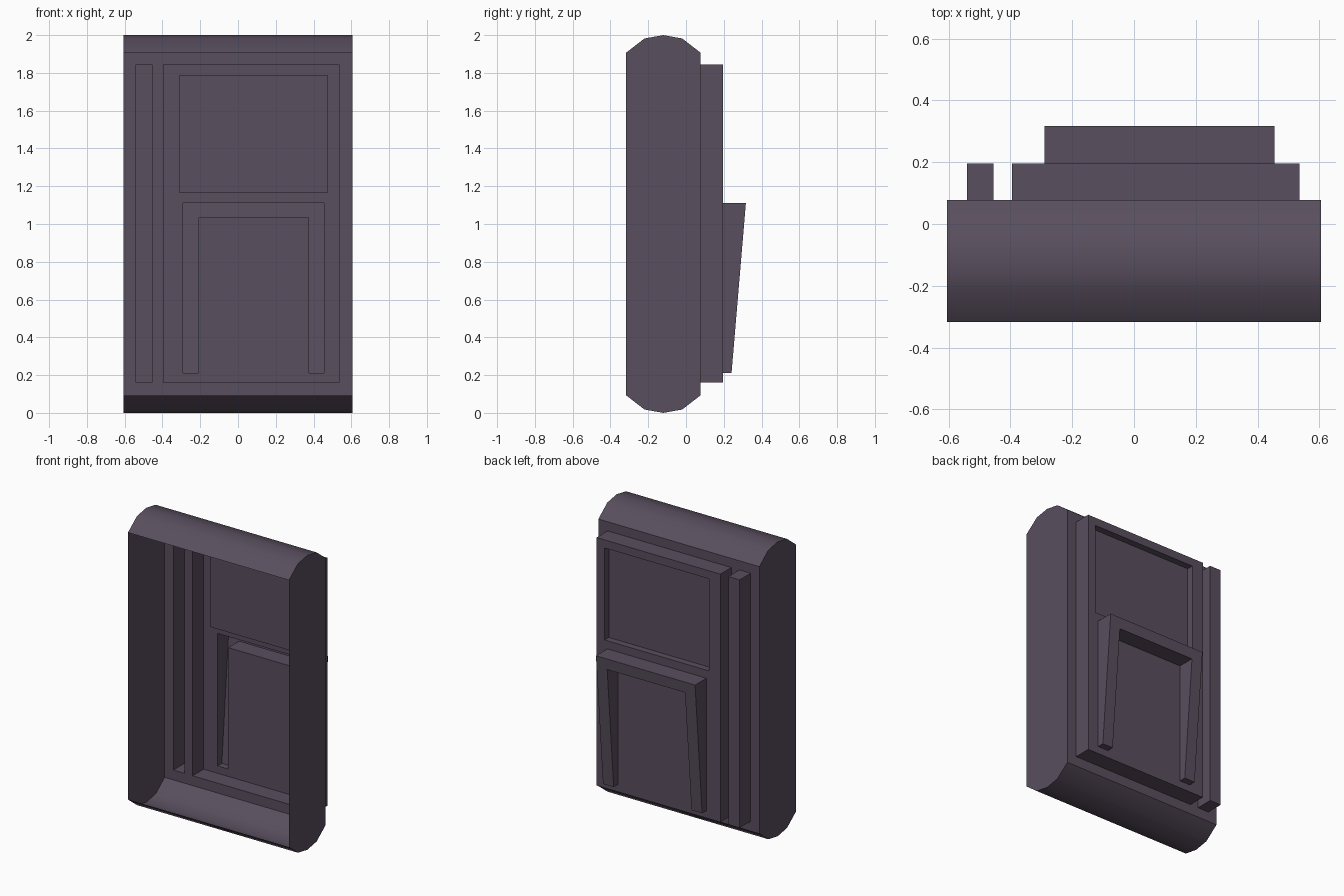
import bpy, bmesh, math

if "Cube" in bpy.data.objects:
    bpy.data.objects.remove(bpy.data.objects["Cube"])

mat = bpy.data.materials.new("plum_grey")
mat.diffuse_color = (0.10, 0.077, 0.112, 1)
mat.use_nodes = True
mat.node_tree.nodes["Principled BSDF"].inputs["Base Color"].default_value = mat.diffuse_color

W = 0.605        # half width
BACK = 0.077     # plane of the back wall
RAISED = 0.195   # plane of the raised panels


def finish(bm, name):
    me = bpy.data.meshes.new(name)
    bm.to_mesh(me)
    bm.free()
    me.materials.append(mat)
    ob = bpy.data.objects.new(name, me)
    bpy.context.collection.objects.link(ob)
    bpy.ops.object.select_all(action='DESELECT')
    ob.select_set(True)
    bpy.context.view_layer.objects.active = ob
    bpy.ops.object.shade_smooth_by_angle(angle=math.radians(30))
    return ob


# Outer casing: rounded top and bottom, flat sides, open at front
lower = [(-0.317, 0.093), (-0.22, 0.018), (-0.12, 0.0), (-0.02, 0.018), (BACK, 0.093)]
upper = [(y, 2 - z) for y, z in reversed(lower)]
bm = bmesh.new()
left, right = [[bm.verts.new((x, y, z)) for y, z in lower + upper] for x in (-W, W)]
bm.faces.new(left[::-1])
bm.faces.new(right)
for i in (0, 1, 2, 3, 5, 6, 7, 8):
    bm.faces.new((left[i], left[i + 1], right[i + 1], right[i]))
finish(bm, "casing")

# Back wall: sheet cut along the panel lines, then pushed in and out
xs = [-W, -0.54, -0.455, -0.395, -0.31, -0.29, -0.21, 0.375, 0.455, 0.475, 0.535, W]
zs = [0.093, 0.16, 0.21, 1.035, 1.11, 1.165, 1.79, 1.845, 1.907]
bm = bmesh.new()
grid = [[bm.verts.new((x, BACK, z)) for z in zs] for x in xs]
for i in range(len(xs) - 1):
    for j in range(len(zs) - 1):
        bm.faces.new((grid[i][j], grid[i][j + 1], grid[i + 1][j + 1], grid[i + 1][j]))
bm.normal_update()


def inside(f, x0, x1, z0, z1):
    c = f.calc_center_bounds()
    return x0 < c.x < x1 and z0 < c.z < z1 and abs(f.normal.y) > 0.9


def push(test, depth):
    faces = [f for f in bm.faces if test(f)]
    geom = bmesh.ops.extrude_face_region(bm, geom=faces)["geom"]
    for v in geom:
        if isinstance(v, bmesh.types.BMVert):
            v.co.y = depth(v.co.z)
    old = [f for f in faces if f.is_valid]
    if old:
        bmesh.ops.delete(bm, geom=old, context='FACES')
    bm.normal_update()


# narrow strip and wide panel
push(lambda f: inside(f, -0.54, -0.455, 0.16, 1.845), lambda z: RAISED)
push(lambda f: inside(f, -0.395, 0.535, 0.16, 1.845), lambda z: RAISED)
# recessed window
push(lambda f: inside(f, -0.31, 0.475, 1.165, 1.79), lambda z: RAISED - 0.045)
# tapering arch
push(lambda f: inside(f, -0.29, 0.455, 0.21, 1.11) and not inside(f, -0.21, 0.375, 0.21, 1.035),
     lambda z: 0.241 + (z - 0.21) * 0.076 / 0.9)

bmesh.ops.dissolve_limit(bm, angle_limit=0.01, verts=bm.verts[:], edges=bm.edges[:])
finish(bm, "back_panel")
